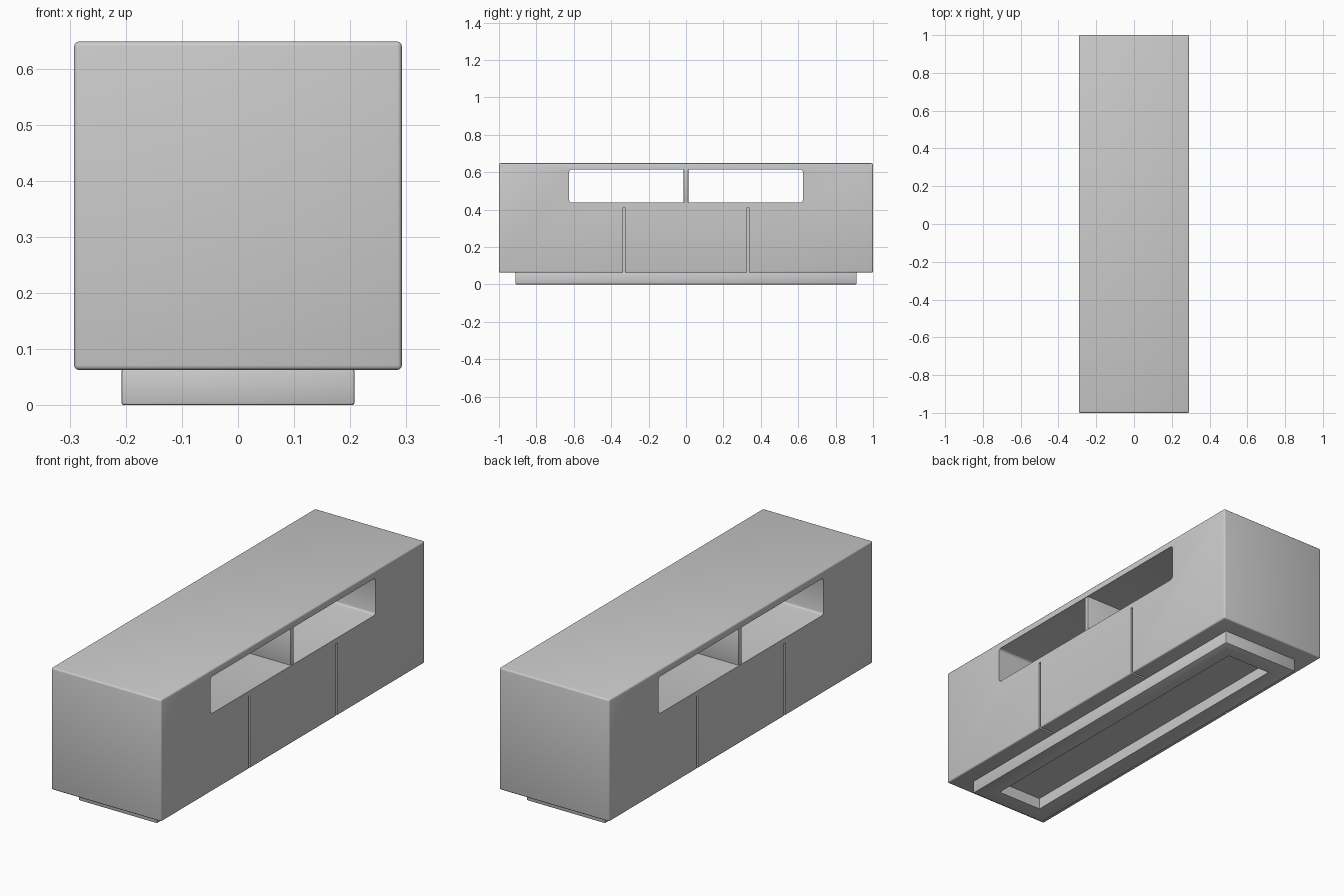
import bpy

default = bpy.data.objects.get("Cube")
if default:
    bpy.data.objects.remove(default, do_unlink=True)

grey = bpy.data.materials.new("plain_grey")
grey.use_nodes = True
colour = (0.6, 0.6, 0.6, 1)
grey.diffuse_color = colour
grey.node_tree.nodes["Principled BSDF"].inputs["Base Color"].default_value = colour


def box(name, low, high):
    """Box between two opposite corners."""
    centre = [(a + b) / 2 for a, b in zip(low, high)]
    size = [b - a for a, b in zip(low, high)]
    bpy.ops.mesh.primitive_cube_add(size=1, location=centre)
    ob = bpy.context.object
    ob.name = name
    ob.scale = size
    bpy.ops.object.transform_apply(location=True, rotation=True, scale=True)
    ob.data.materials.append(grey)
    return ob


def activate(ob):
    bpy.ops.object.select_all(action="DESELECT")
    ob.select_set(True)
    bpy.context.view_layer.objects.active = ob


def soften(ob, width, segments=3):
    activate(ob)
    mod = ob.modifiers.new("soft_edges", "BEVEL")
    mod.width = width
    mod.segments = segments
    bpy.ops.object.modifier_apply(modifier=mod.name)


def cut(ob, cutter):
    cutter.hide_render = True
    activate(ob)
    mod = ob.modifiers.new("cut", "BOOLEAN")
    mod.operation = "DIFFERENCE"
    mod.solver = "EXACT"
    mod.object = cutter
    bpy.ops.object.modifier_apply(modifier=mod.name)
    bpy.data.objects.remove(cutter, do_unlink=True)


HALF_W, BASE, TOP = 0.292, 0.063, 0.648

# Cabinet body with an open shelf running right through it
body = box("cabinet_body", (-HALF_W, -1, BASE), (HALF_W, 1, TOP))
soften(body, 0.008)
shelf_cutter = box("shelf_cutter", (-0.5, -0.625, 0.437), (0.5, 0.625, 0.614))
soften(shelf_cutter, 0.014)
cut(body, shelf_cutter)

# Narrow gaps between the drawer fronts on both long sides
for side in (-1, 1):
    for y in (-0.332, 0.332):
        xs = sorted((side * 0.21, side * 0.4))
        cut(body, box("gap_cutter", (xs[0], y - 0.005, 0), (xs[1], y + 0.005, 0.412)))

# Upright divider in the middle of the shelf
divider = box("shelf_divider", (-0.288, -0.013, 0.43), (0.288, 0.013, 0.62))
soften(divider, 0.004, 2)

# Recessed plinth, hollow underneath
plinth = box("plinth", (-0.208, -0.912, 0), (0.208, 0.912, BASE + 0.002))
soften(plinth, 0.005, 2)
cut(plinth, box("hollow_cutter", (-0.12, -0.825, -0.1), (0.12, 0.825, 0.055)))

for ob in (body, divider, plinth):
    activate(ob)
    bpy.ops.object.shade_smooth_by_angle()
